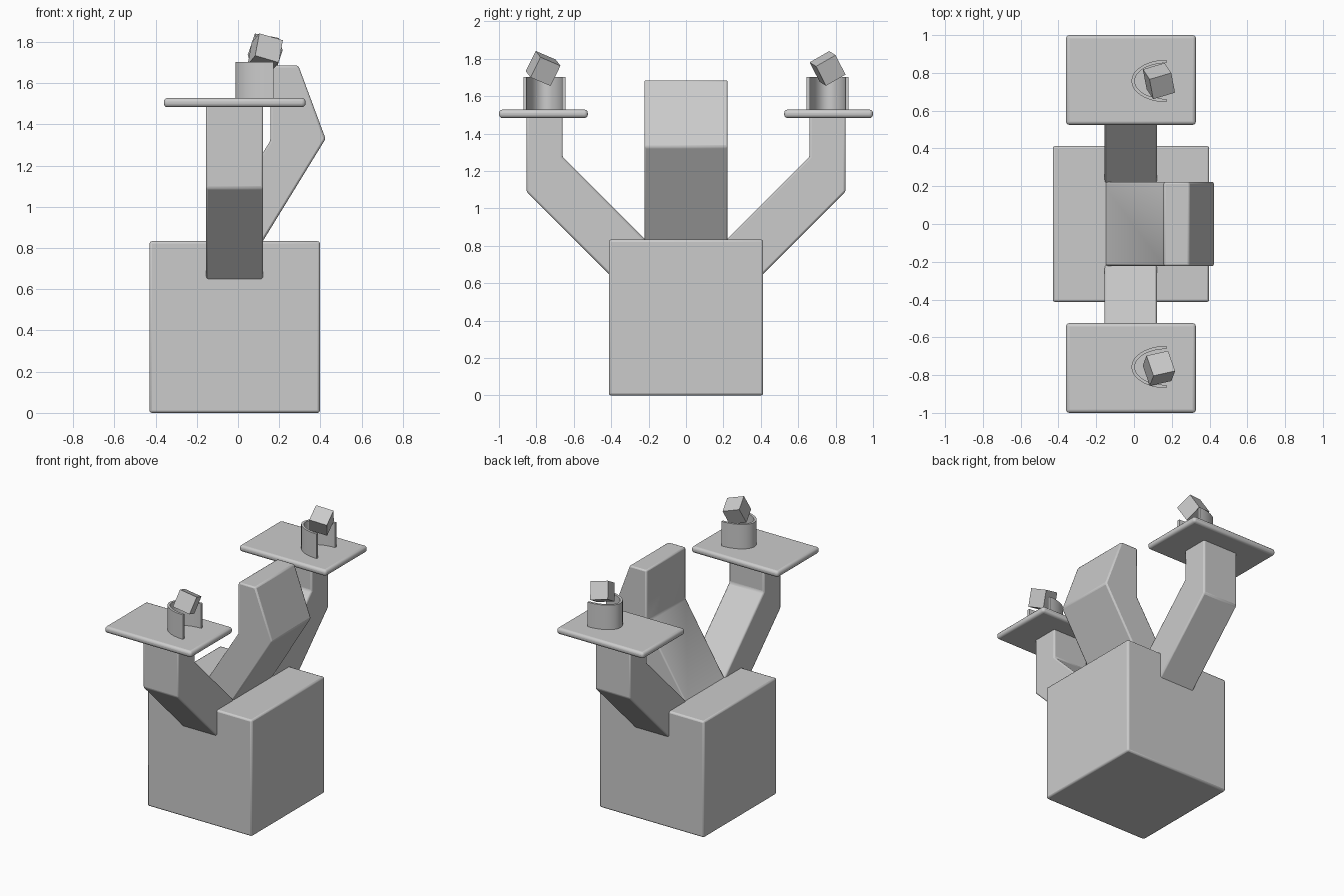
import bpy, bmesh, math
from mathutils import Vector, Matrix

if "Cube" in bpy.data.objects:
    bpy.data.objects.remove(bpy.data.objects["Cube"])


def finish(name, bm, bevel=0.0, segments=2, smooth=True):
    bmesh.ops.recalc_face_normals(bm, faces=bm.faces[:])
    mesh = bpy.data.meshes.new(name)
    bm.to_mesh(mesh)
    bm.free()
    ob = bpy.data.objects.new(name, mesh)
    bpy.context.collection.objects.link(ob)
    if bevel:
        mod = ob.modifiers.new("Bevel", 'BEVEL')
        mod.width = bevel
        mod.segments = segments
        mod.limit_method = 'ANGLE'
        mod.angle_limit = math.radians(20)
    if smooth:
        bpy.ops.object.select_all(action='DESELECT')
        ob.select_set(True)
        bpy.context.view_layer.objects.active = ob
        bpy.ops.object.shade_smooth_by_angle(angle=math.radians(40))
    return ob


def box(name, lo, hi, bevel, segments=2):
    bm = bmesh.new()
    lo, hi = Vector(lo), Vector(hi)
    size = hi - lo
    bmesh.ops.create_cube(bm, size=1, matrix=Matrix.Translation((lo + hi) / 2)
                          @ Matrix.Diagonal((*size, 1)))
    return finish(name, bm, bevel, segments)


def prism(name, points, extrude, bevel=0.0):
    bm = bmesh.new()
    face = bm.faces.new([bm.verts.new(p) for p in points])
    res = bmesh.ops.extrude_face_region(bm, geom=[face], use_keep_orig=True)
    verts = [g for g in res['geom'] if isinstance(g, bmesh.types.BMVert)]
    bmesh.ops.translate(bm, verts=verts, vec=extrude)
    return finish(name, bm, bevel)


# Base block
box("base_block", (-0.43, -0.413, 0), (0.398, 0.413, 0.833), 0.012)

# Central bent back rest
back = [(-0.17, 0.80), (0.10, 0.80), (0.425, 1.33), (0.293, 1.685),
        (0.157, 1.685), (0.157, 1.32)]
prism("back_rest", [(x, -0.223, z) for x, z in back], (0, 0.446, 0), 0.01)

# Bent arms, trays and open cups on both sides
arm = [(0.2, 0.815), (0.66, 1.275), (0.66, 1.495), (0.853, 1.495),
       (0.853, 1.09), (0.39, 0.627)]
N = 24
angles = [math.pi / 2 + math.pi * i / N for i in range(N + 1)]
outer = [(0.172 + 0.185 * math.cos(a), 0.112 * math.sin(a)) for a in angles]
inner = [(0.172 + 0.168 * math.cos(a), 0.095 * math.sin(a)) for a in angles]
for s, side in ((-1, "near"), (1, "far")):
    prism(side + "_arm", [(-0.155, s * y, z) for y, z in arm], (0.277, 0, 0), 0.01)
    ys = sorted((s * 0.525, s * 1.0))
    box(side + "_tray", (-0.36, ys[0], 1.483), (0.328, ys[1], 1.528), 0.018, 3)
    prism(side + "_cup", [(x, y + s * 0.757, 1.52) for x, y in outer + inner[::-1]],
          (0, 0, 0.183))

# Tumbled cubes resting in the cups
for side, centre, ax, ay in (
        ("near", (0.132, -0.764, 1.748), (0.116, 0.026, -0.034), (-0.039, 0.112, -0.048)),
        ("far", (0.132, 0.757, 1.748), (0.118, 0.035, -0.022), (-0.026, 0.11, 0.065))):
    u = Vector(ax).normalized()
    v = Vector(ay)
    v = (v - u * v.dot(u)).normalized()
    rot = Matrix((u, v, u.cross(v))).transposed().to_4x4()
    bm = bmesh.new()
    bmesh.ops.create_cube(bm, size=0.122, matrix=Matrix.Translation(centre) @ rot)
    finish(side + "_cube", bm, smooth=False)
